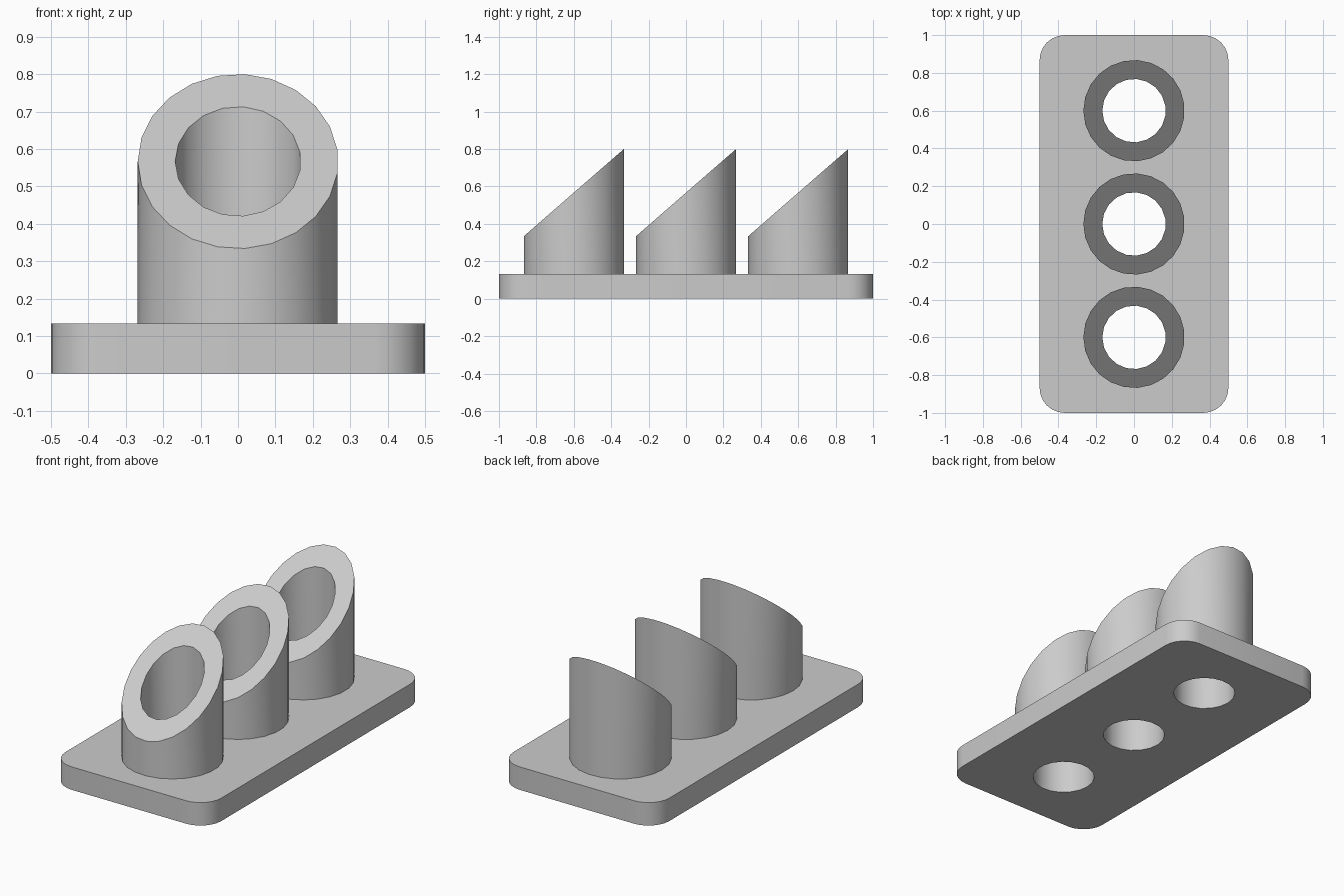
import bpy
import bmesh
from math import cos, sin, pi, radians

if "Cube" in bpy.data.objects:
    bpy.data.objects.remove(bpy.data.objects["Cube"], do_unlink=True)

PLATE_TOP = 0.133
CORNER = 0.133
OUTER_R, OUTER_SIDES = 0.268, 23
BORE_R, BORE_SIDES = 0.168, 19
SLOPE, MID_HEIGHT = 0.871, 0.567
TUBE_CENTRES = {"front": -0.6, "middle": 0.0, "back": 0.6}

grey = bpy.data.materials.new("light grey")
grey.use_nodes = True
colour = (0.6, 0.6, 0.6, 1)
grey.diffuse_color = colour
grey.node_tree.nodes["Principled BSDF"].inputs["Base Color"].default_value = colour


def ring(radius, sides, y=0.0):
    """Circle of points with one corner facing -x."""
    angles = [pi + 2 * pi * i / sides for i in range(sides)]
    return [(radius * cos(a), y + radius * sin(a)) for a in angles]


def rounded_rectangle(half_x, half_y, radius, steps=6):
    points = []
    for quarter, (sx, sy) in enumerate([(1, 1), (-1, 1), (-1, -1), (1, -1)]):
        for i in range(steps + 1):
            a = (quarter + i / steps) * pi / 2
            points.append((sx * (half_x - radius) + radius * cos(a),
                           sy * (half_y - radius) + radius * sin(a)))
    return points


def extruded(name, loops, bottom, height_at):
    """Fill an outline with holes, then raise it to the given top height."""
    bm = bmesh.new()
    edges = []
    for loop in loops:
        verts = [bm.verts.new((x, y, bottom)) for x, y in loop]
        edges += [bm.edges.new((v, verts[i - 1])) for i, v in enumerate(verts)]
    bmesh.ops.triangle_fill(bm, use_beauty=True, edges=edges)
    raised = bmesh.ops.extrude_face_region(bm, geom=bm.faces[:], use_keep_orig=True)
    for v in raised["geom"]:
        if isinstance(v, bmesh.types.BMVert):
            v.co.z = height_at(v.co.y)
    bmesh.ops.recalc_face_normals(bm, faces=bm.faces[:])
    mesh = bpy.data.meshes.new(name)
    bm.to_mesh(mesh)
    bm.free()
    mesh.materials.append(grey)
    obj = bpy.data.objects.new(name, mesh)
    bpy.context.collection.objects.link(obj)
    bpy.ops.object.select_all(action="DESELECT")
    obj.select_set(True)
    bpy.context.view_layer.objects.active = obj
    bpy.ops.object.shade_smooth_by_angle(angle=radians(30))
    return obj


# Base plate with rounded corners and three through holes
bores = [ring(BORE_R, BORE_SIDES, y) for y in TUBE_CENTRES.values()]
extruded("base_plate", [rounded_rectangle(0.5, 1.0, CORNER)] + bores,
         0.0, lambda y: PLATE_TOP)

# Three upright tubes, cut at a slant that faces the front
for place, centre in TUBE_CENTRES.items():
    tube = extruded(place + "_tube",
                    [ring(OUTER_R, OUTER_SIDES), ring(BORE_R, BORE_SIDES)],
                    PLATE_TOP, lambda y: MID_HEIGHT + SLOPE * y)
    tube.location.y = centre
